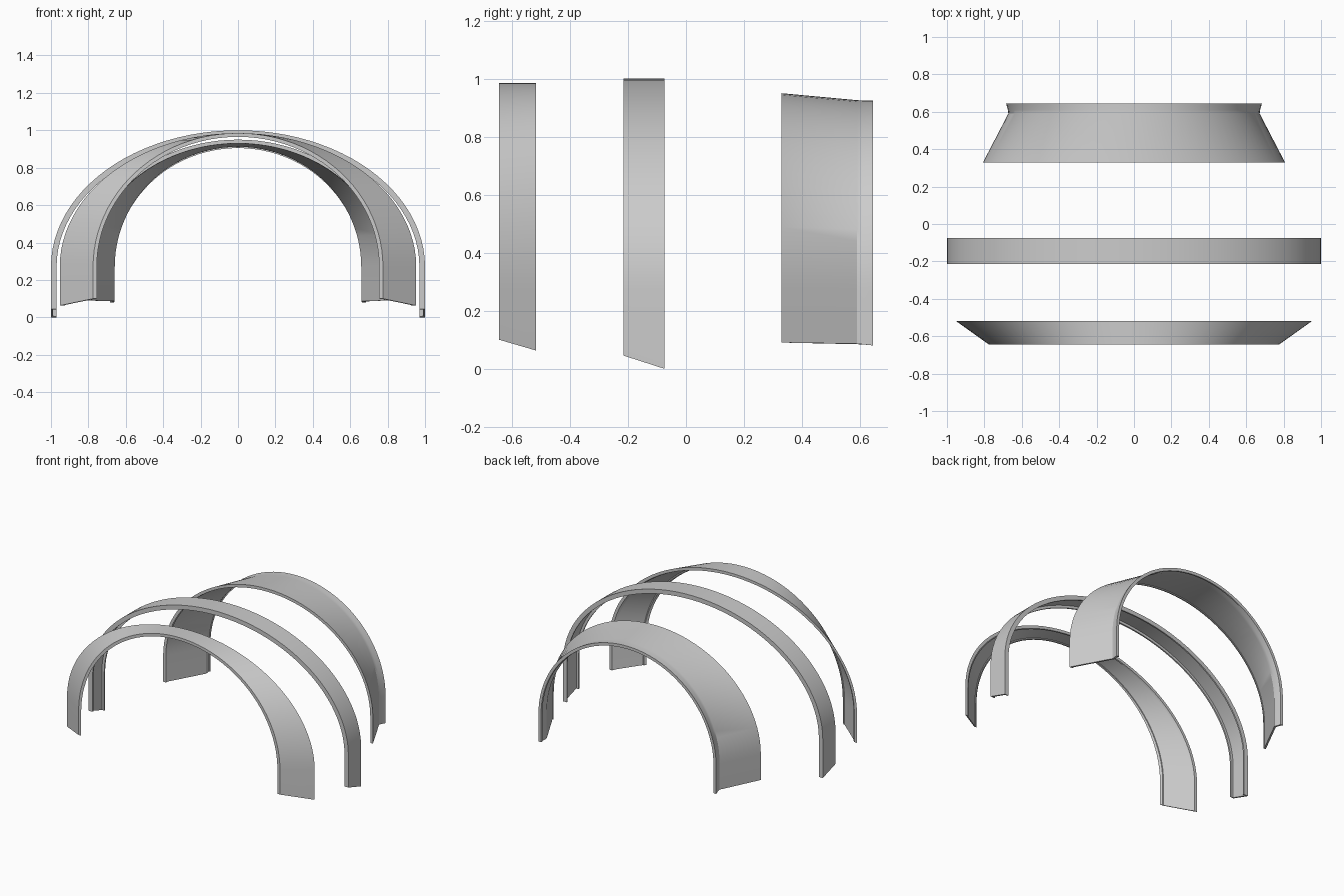
import bpy, bmesh, math

if "Cube" in bpy.data.objects:
    bpy.data.objects.remove(bpy.data.objects["Cube"])

SPRING = 0.27   # height where the straight legs turn into the arch
SEGS = 48


def lerp_station(stations, y):
    """Half width, crown height and foot height of an arch at depth y."""
    for a, b in zip(stations, stations[1:]):
        if y <= b[0] or b is stations[-1]:
            f = (y - a[0]) / (b[0] - a[0])
            return [p + (q - p) * f for p, q in zip(a[1:], b[1:])]


def arch_line(y, width, top, foot, inset):
    """Points from the left foot over the crown to the right foot."""
    a, b = width - inset, top - inset - SPRING
    pts = [(-a, y, foot)]
    for i in range(SEGS + 1):
        t = math.pi * (1 - i / SEGS)
        pts.append((a * math.cos(t), y, SPRING + b * math.sin(t)))
    pts.append((a, y, foot))
    return pts


def arch_band(name, stations, skin, lip, edge=0.01):
    """Thin channel-shaped band with an inward lip along both edges."""
    y0, y1 = stations[0][0], stations[-1][0]
    section = [(s[0], 0) for s in stations]
    section += [(y1, lip), (y1 - edge, lip), (y1 - edge, skin)]
    section += [(s[0], skin) for s in reversed(stations[1:-1])]
    section += [(y0 + edge, skin), (y0 + edge, lip), (y0, lip)]
    bm = bmesh.new()
    rows = []
    for y, inset in section:
        line = arch_line(y, *lerp_station(stations, y), inset)
        rows.append([bm.verts.new(p) for p in line])
    for r, s in zip(rows, rows[1:] + rows[:1]):
        for i in range(len(r) - 1):
            bm.faces.new((r[i], r[i + 1], s[i + 1], s[i]))
    # Close the feet
    bm.faces.new([r[0] for r in rows])
    bm.faces.new([r[-1] for r in reversed(rows)])
    bmesh.ops.recalc_face_normals(bm, faces=bm.faces)
    mesh = bpy.data.meshes.new(name)
    bm.to_mesh(mesh)
    bm.free()
    obj = bpy.data.objects.new(name, mesh)
    bpy.context.collection.objects.link(obj)
    bpy.ops.object.select_all(action='DESELECT')
    obj.select_set(True)
    bpy.context.view_layer.objects.active = obj
    bpy.ops.object.shade_smooth_by_angle(angle=math.radians(30))
    return obj


# Stations: depth y, outer half width, crown height, foot height
arch_band("front_arch", [(-0.645, 0.775, 0.985, 0.10),
                         (-0.518, 0.953, 0.985, 0.063)], 0.013, 0.02)
arch_band("middle_arch", [(-0.215, 1.0, 1.0, 0.045),
                          (-0.075, 1.0, 1.0, 0.0)], 0.012, 0.03)
arch_band("rear_arch", [(0.33, 0.807, 0.95, 0.09),
                        (0.59, 0.672, 0.926, 0.086),
                        (0.61, 0.674, 0.925, 0.084),
                        (0.645, 0.684, 0.925, 0.08)], 0.013, 0.02)
